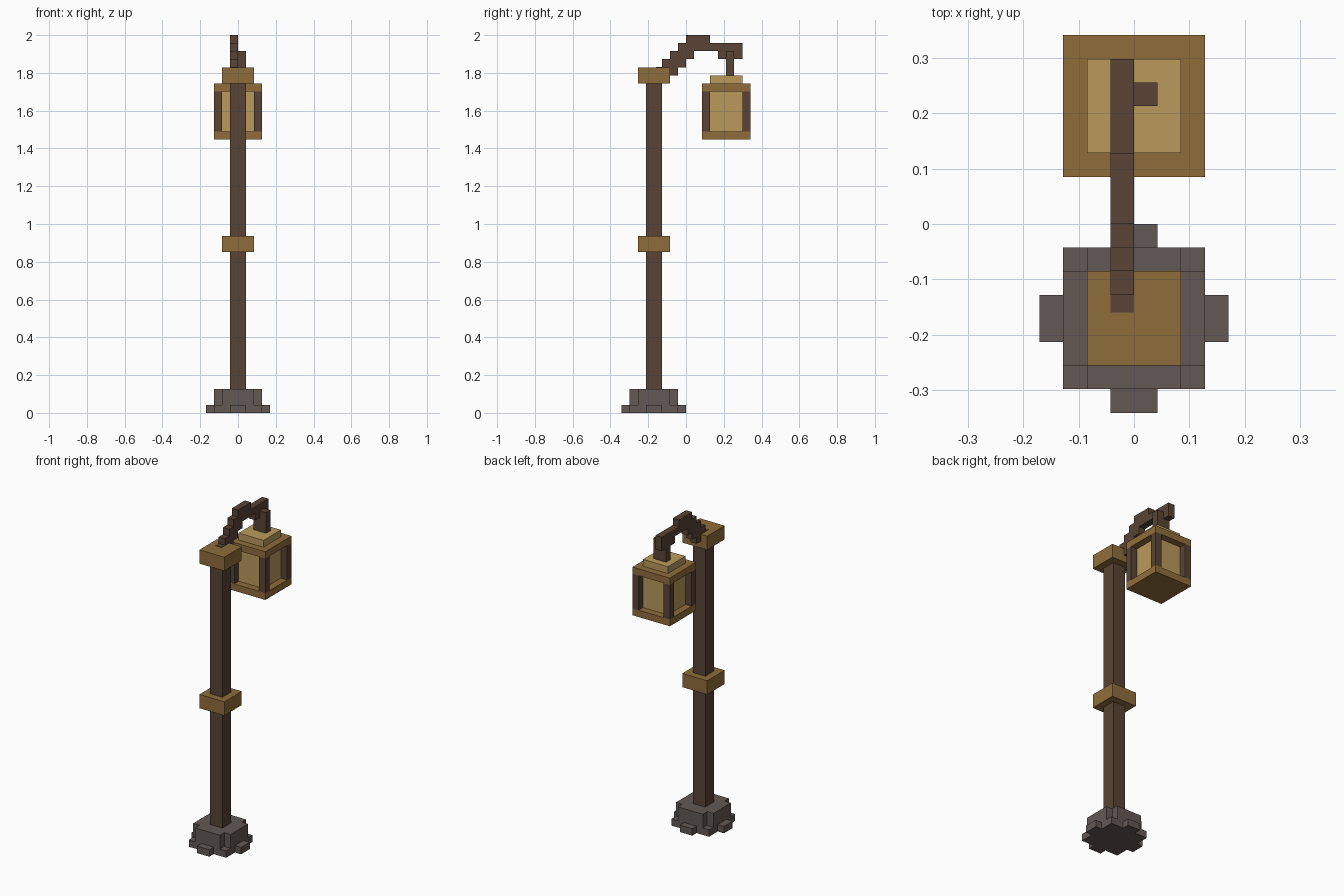
import bpy
import bmesh
from mathutils import Matrix, Vector

if "Cube" in bpy.data.objects:
    bpy.data.objects.remove(bpy.data.objects["Cube"])

U = 2 / 47  # size of one block
POST_Y, LAMP_Y = -4, 5


def material(name, rgb):
    linear = [((c / 255 + 0.055) / 1.055) ** 2.4 for c in rgb] + [1]
    mat = bpy.data.materials.new(name)
    mat.use_nodes = True
    mat.diffuse_color = linear
    mat.node_tree.nodes["Principled BSDF"].inputs["Base Color"].default_value = linear
    return mat


stone = material("grey stone", (98, 88, 85))
wood = material("dark wood", (88, 68, 52))
brass = material("brass", (143, 109, 59))
glass = material("warm glass", (185, 154, 91))


def finish(name, bm, mat):
    bmesh.ops.recalc_face_normals(bm, faces=bm.faces)
    mesh = bpy.data.meshes.new(name)
    bm.to_mesh(mesh)
    bm.free()
    mesh.materials.append(mat)
    obj = bpy.data.objects.new(name, mesh)
    bpy.context.collection.objects.link(obj)
    return obj


def box(name, mat, x, y, z):
    """Box from (min, max) ranges measured in blocks."""
    low, high = (Vector(p) * U for p in zip(x, y, z))
    bm = bmesh.new()
    place = Matrix.Translation((low + high) / 2) @ Matrix.Diagonal((*(high - low), 1))
    bmesh.ops.create_cube(bm, size=1, matrix=place)
    return finish(name, bm, mat)


def square(name, mat, half, y, z):
    return box(name, mat, (-half, half), (y - half, y + half), z)


def prism(name, mat, points, axis, start, end):
    """Extrude a closed outline, given in blocks, along one axis."""
    bm = bmesh.new()
    verts = []
    for a, b in points:
        co = [a, b]
        co.insert(axis, start)
        verts.append(bm.verts.new(Vector(co) * U))
    face = bm.faces.new(verts)
    out = bmesh.ops.extrude_face_region(bm, geom=[face])
    step = Vector((0, 0, 0))
    step[axis] = (end - start) * U
    moved = [g for g in out["geom"] if isinstance(g, bmesh.types.BMVert)]
    bmesh.ops.translate(bm, verts=moved, vec=step)
    return finish(name, bm, mat)


# Stone base: low slab, notched upper block and four feet
square("base_slab", stone, 3, POST_Y, (0, 1))
quarter = [(3, -2), (3, 2), (2, 2)]
outline = []
for turn in range(4):
    for a, b in quarter:
        for _ in range(turn):
            a, b = -b, a
        outline.append((a, b + POST_Y))
prism("base_block", stone, outline, 2, 1, 3)
for name, dx, dy in (("left", 1, 0), ("right", -1, 0), ("front", 0, -1), ("back", 0, 1)):
    hx, hy = (0.5, 1) if dx else (1, 0.5)
    cx, cy = dx * 3.5, POST_Y + dy * 3.5
    box(name + "_foot", stone, (cx - hx, cx + hx), (cy - hy, cy + hy), (0, 1))

# Post with brass collar and cap
square("post", wood, 1, POST_Y, (3, 41))
square("post_collar", brass, 2, POST_Y, (20, 22))
square("post_cap", brass, 2, POST_Y, (41, 43))

# Stepped arm: bottom and top of each column from post to lamp
columns = [(43, 44), (42, 45), (43, 46), (44, 47), (45, 47),
           (45, 47), (45, 46), (44, 46), (44, 46), (44, 46)]
lower, upper = [], []
for y, (bottom, top) in enumerate(columns, start=-3):
    for points, z in ((lower, bottom), (upper, top)):
        if points and points[-1][1] == z:
            points[-1] = (y + 1, z)
        else:
            points += [(y, z), (y + 1, z)]
prism("arm", wood, lower + upper[::-1], 0, -1, 0)
box("arm_root", wood, (-1, 0), (-3.75, -2), (42, 43.05))

# Hanging lantern
box("hanger", wood, (-1, 1), (5, 6), (42, 45))
square("lantern_glass", glass, 2, LAMP_Y, (35, 42))
square("lantern_floor", brass, 3, LAMP_Y, (34, 35))
square("lantern_roof", brass, 3, LAMP_Y, (40, 41))
for side, x in (("left", 2), ("right", -3)):
    for end, y in (("front", 2), ("back", 7)):
        box(f"lantern_post_{end}_{side}", wood, (x, x + 1), (y, y + 1), (35, 40))
